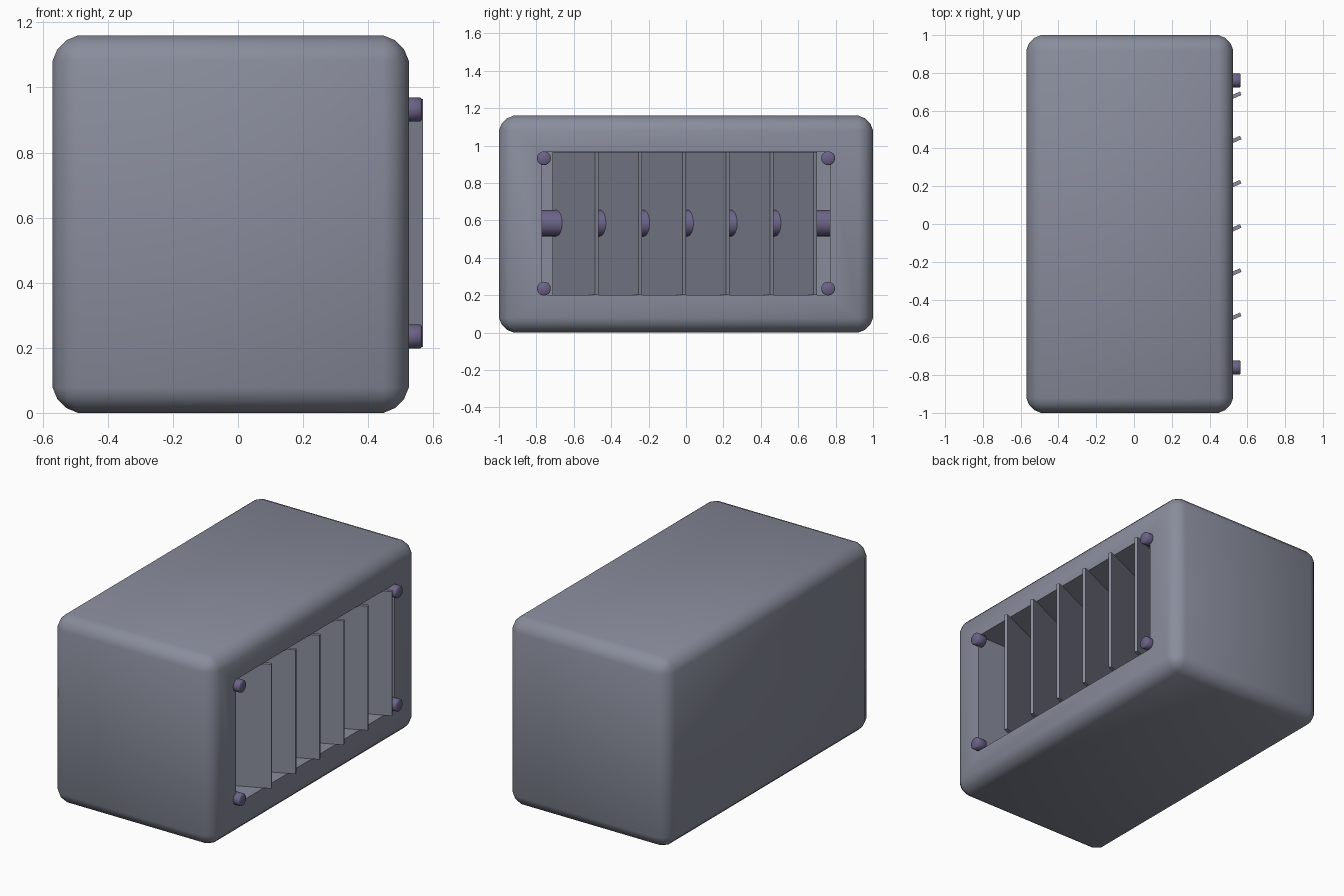
import bpy, bmesh, math
from mathutils import Matrix, Vector

if "Cube" in bpy.data.objects:
    bpy.data.objects.remove(bpy.data.objects["Cube"])


def material(name, rgb):
    m = bpy.data.materials.new(name)
    m.diffuse_color = (*rgb, 1)
    m.use_nodes = True
    m.node_tree.nodes["Principled BSDF"].inputs["Base Color"].default_value = m.diffuse_color
    return m


GREY = material("blue grey metal", (0.25, 0.265, 0.33))
PURPLE = material("dark purple metal", (0.15, 0.125, 0.245))

# Extents of the casing and of the vent opening in its right side
X0, X1, TOP = -0.57, 0.525, 1.16
OPEN_Y, OPEN_Z0, OPEN_Z1, BACK_X = 0.77, 0.2, 0.967, -0.05


def finish(bm, name, mat, angle=45):
    bmesh.ops.recalc_face_normals(bm, faces=bm.faces)
    mesh = bpy.data.meshes.new(name)
    bm.to_mesh(mesh)
    bm.free()
    mesh.materials.append(mat)
    ob = bpy.data.objects.new(name, mesh)
    bpy.context.collection.objects.link(ob)
    bpy.ops.object.select_all(action='DESELECT')
    ob.select_set(True)
    bpy.context.view_layer.objects.active = ob
    bpy.ops.object.shade_smooth_by_angle(angle=math.radians(angle))
    return ob


def box(center, size, turn=0):
    bm = bmesh.new()
    bmesh.ops.create_cube(bm, size=1, matrix=Matrix.Translation(center)
                          @ Matrix.Rotation(turn, 4, 'Z')
                          @ Matrix.Diagonal((*size, 1)))
    return bm


def cylinder(name, center, radius, length, axis, sides, bevel=0):
    bm = bmesh.new()
    turn = Vector((0, 0, 1)).rotation_difference(Vector(axis)).to_matrix().to_4x4()
    bmesh.ops.create_cone(bm, cap_ends=True, segments=sides, radius1=radius,
                          radius2=radius, depth=length,
                          matrix=Matrix.Translation(center) @ turn)
    if bevel:
        rims = [e for e in bm.edges if any(len(f.verts) > 4 for f in e.link_faces)]
        bmesh.ops.bevel(bm, geom=rims, offset=bevel, segments=1, affect='EDGES')
    return finish(bm, name, PURPLE, 50)


# Rounded casing with a deep rectangular recess in the right face
bm = box(((X0 + X1) / 2, 0, TOP / 2), (X1 - X0, 2, TOP))
bmesh.ops.bevel(bm, geom=bm.edges[:], offset=0.078, segments=3, profile=0.42,
                affect='EDGES')
bm.normal_update()
side = max((f for f in bm.faces if f.normal.x > 0.99), key=lambda f: f.calc_area())
bmesh.ops.inset_individual(bm, faces=[side], thickness=0.1)
for v in side.verts:
    v.co.y = math.copysign(OPEN_Y, v.co.y)
    v.co.z = OPEN_Z1 if v.co.z > TOP / 2 else OPEN_Z0
deep = bmesh.ops.extrude_discrete_faces(bm, faces=[side])["faces"][0]
for v in deep.verts:
    v.co.x = BACK_X
finish(bm, "casing", GREY)

# Angled vent slats
TILT, LENGTH = math.radians(24), 0.56
for i in range(6):
    tip = Vector((0.565, -0.478 + 0.234 * i, (OPEN_Z0 + OPEN_Z1) / 2))
    mid = tip - Vector((math.cos(TILT), math.sin(TILT), 0)) * LENGTH / 2
    finish(box(mid, (LENGTH, 0.02, OPEN_Z1 - OPEN_Z0 - 0.004), TILT),
           f"slat_{i + 1}", GREY, 30)

# Pivot rod running through the slats
cylinder("pivot_rod", (0.105, 0, 0.585), 0.07, 2 * OPEN_Y, (0, 1, 0), 32)

# Corner bolts around the vent
for y in (-0.76, 0.76):
    for z in (0.235, 0.932):
        cylinder("corner_bolt", (0.5325, y, z), 0.037, 0.065, (1, 0, 0), 16, 0.005)
